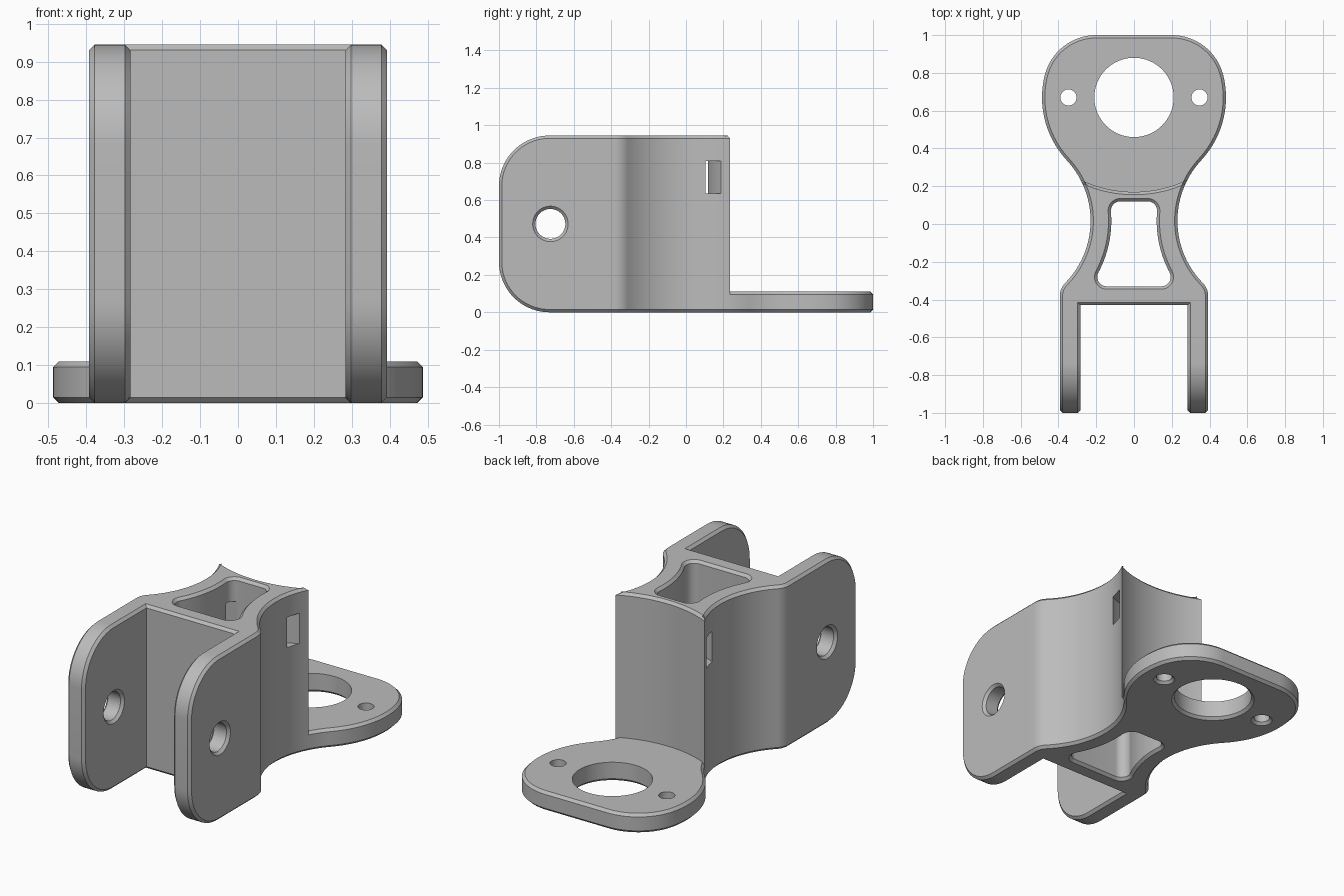
import bpy, bmesh
from math import sin, cos, asin, acos, atan2, degrees, radians, sqrt, hypot

cube = bpy.data.objects.get("Cube")
if cube:
    bpy.data.objects.remove(cube, do_unlink=True)

grey = bpy.data.materials.new("plain grey")
grey.use_nodes = True
grey.diffuse_color = (0.5, 0.5, 0.5, 1)
grey.node_tree.nodes["Principled BSDF"].inputs["Base Color"].default_value = (0.5, 0.5, 0.5, 1)

C = 0.015          # chamfer
H = 0.945          # full height
PLATE = 0.11       # flange thickness


def arc(cx, cy, r, a0, a1, n=12):
    angles = [radians(a0 + (a1 - a0) * i / n) for i in range(n + 1)]
    return [(cx + r * cos(a), cy + r * sin(a)) for a in angles]


def tidy(points):
    """Drop repeated neighbours."""
    return [p for i, p in enumerate(points)
            if hypot(p[0] - points[i - 1][0], p[1] - points[i - 1][1]) > 1e-4]


def mirrored(half):
    return tidy(half + [(-x, y) for x, y in reversed(half)])


def offset(points, d):
    """Grow a counter-clockwise outline by d with mitred corners."""
    result = []
    for i, (x, y) in enumerate(points):
        px, py = points[i - 1]
        qx, qy = points[(i + 1) % len(points)]
        la, lb = hypot(x - px, y - py), hypot(qx - x, qy - y)
        ax, ay = (y - py) / la, (px - x) / la
        bx, by = (qy - y) / lb, (x - qx) / lb
        k = d / (1 + ax * bx + ay * by)
        result.append((x + k * (ax + bx), y + k * (ay + by)))
    return result


def solid(name, outline, layers, axis="z"):
    """Loft an outline through (position, offset) layers along an axis."""
    bm = bmesh.new()
    rings = []
    for w, d in layers:
        ring = offset(outline, d)
        rings.append([bm.verts.new((u, v, w) if axis == "z" else (w, u, v)) for u, v in ring])
    for low, high in zip(rings, rings[1:]):
        for i in range(len(low)):
            bm.faces.new((low[i - 1], low[i], high[i], high[i - 1]))
    bm.faces.new(rings[0][::-1])
    bm.faces.new(rings[-1])
    bmesh.ops.recalc_face_normals(bm, faces=bm.faces)
    mesh = bpy.data.meshes.new(name)
    bm.to_mesh(mesh)
    bm.free()
    mesh.materials.append(grey)
    obj = bpy.data.objects.new(name, mesh)
    bpy.context.collection.objects.link(obj)
    return obj


def activate(obj):
    bpy.ops.object.select_all(action="DESELECT")
    obj.select_set(True)
    bpy.context.view_layer.objects.active = obj


def cut(obj, cutters):
    for cutter in cutters:
        activate(obj)
        mod = obj.modifiers.new("cut", "BOOLEAN")
        mod.operation = "DIFFERENCE"
        mod.solver = "EXACT"
        mod.object = cutter
        bpy.ops.object.modifier_apply(modifier=mod.name)


def flared(low, high):
    """Layers of a through cutter that chamfers both rims."""
    return [(low - C, 2 * C), (low + C, 0), (high - C, 0), (high + C, 2 * C)]


# Shared side curve: fork corner fillet running into the concave waist
WX, WY, WR = 0.70, 0.017, 0.47
OUT, FRONT, FR = 0.393, -0.43, 0.1
turn = degrees(acos((WX - OUT + FR) / (WR + FR)))
fillet_y = WY - (WR + FR) * sin(radians(turn))
horn = degrees(asin((0.235 - WY) / WR))
side = [(OUT, FRONT)] + arc(OUT - FR, fillet_y, FR, 0, turn, 8)
side += arc(WX, WY, WR, 180 + turn, 180 - horn, 28)[1:]

# Base slab: waist plus round flange with a flattened back
HOLE_Y, RIM = 0.67, 0.487
join = degrees(atan2(HOLE_Y - WY, WX))
blend = degrees(atan2(0.049, 0.2))
base_half = side + arc(WX, WY, WR, 180 - horn, 180 - join, 6)[1:]
base_half += arc(0, HOLE_Y, RIM, -join, blend, 20)[1:]
base_half += arc(0.2, 0.719, 0.281, blend, 90, 16)[1:]
base = solid("base_flange", mirrored(base_half),
             [(0, -C), (C, 0), (PLATE - C, 0), (PLATE, -C)])

# Upright body with a hollowed back face
hx, hy = side[-1]
BACK_R = 0.65
back_y = hy + sqrt(BACK_R ** 2 - hx ** 2)
half_sweep = degrees(asin(hx / BACK_R))
back = arc(0, back_y, BACK_R, 270 + half_sweep, 270, 12)[1:]
body = solid("upright_body", mirrored(side + back),
             [(PLATE - C, 0), (H - C, 0), (H, -C)])

# Pocket through body and base
PR, PF = 0.58, 0.05
top_y, low_y = 0.07, -0.28
top_a = degrees(asin((top_y - WY) / (PR + PF)))
low_a = degrees(asin((WY - low_y) / (PR + PF)))
top_x = WX - (PR + PF) * cos(radians(top_a))
low_x = WX - (PR + PF) * cos(radians(low_a))
pocket_half = arc(low_x, low_y, PF, -90, low_a)
pocket_half += arc(WX, WY, PR, 180 + low_a, 180 - top_a, 18)[1:]
pocket_half += arc(top_x, top_y, PF, -top_a, 90)[1:]
pocket = solid("pocket_cutter", mirrored(pocket_half), flared(0, H))

# Curved strap channel through the side walls
ring = arc(0, 0.6, 0.55, 232, 308, 32) + arc(0, 0.6, 0.489, 308, 232, 32)
channel = solid("strap_channel_cutter", tidy(ring), [(0.635, 0), (0.81, 0)])

# Flange holes, chamfered underneath
holes = []
for x, r, n in ((0, 0.21, 64), (0.347, 0.043, 32), (-0.347, 0.043, 32)):
    holes.append(solid("flange_hole_cutter", tidy(arc(x, HOLE_Y, r, 0, 360, n)),
                       [(-C, 2 * C), (C, 0), (PLATE + C, 0)]))

cut(base, [pocket] + holes)
cut(body, [pocket, channel])

# Fork arms with rounded front corners and a pivot hole each
AR, IN = 0.27, 0.283
arm_outline = [(-0.395, 0), (-0.395, H)]
arm_outline += arc(AR - 1, H - AR, AR, 90, 180, 18)
arm_outline += arc(AR - 1, AR, AR, 180, 270, 18)
pivot_outline = tidy(arc(-0.725, H / 2, 0.08, 0, 360, 40))
parts = [base, body]
pivots = []
for label, s in (("left", 1), ("right", -1)):
    layers = [(IN, -C), (IN + C, 0), (OUT - C, 0), (OUT, -C)]
    arm = solid(label + "_fork_arm", tidy(arm_outline),
                [(s * w, d) for w, d in layers], "x")
    pivot = solid("pivot_cutter", pivot_outline,
                  [(s * w, d) for w, d in flared(IN, OUT)], "x")
    cut(arm, [pivot])
    pivots.append(pivot)
    parts.append(arm)

for cutter in [pocket, channel] + holes + pivots:
    bpy.data.objects.remove(cutter, do_unlink=True)

for part in parts:
    activate(part)
    bpy.ops.object.shade_smooth_by_angle(angle=radians(25))
